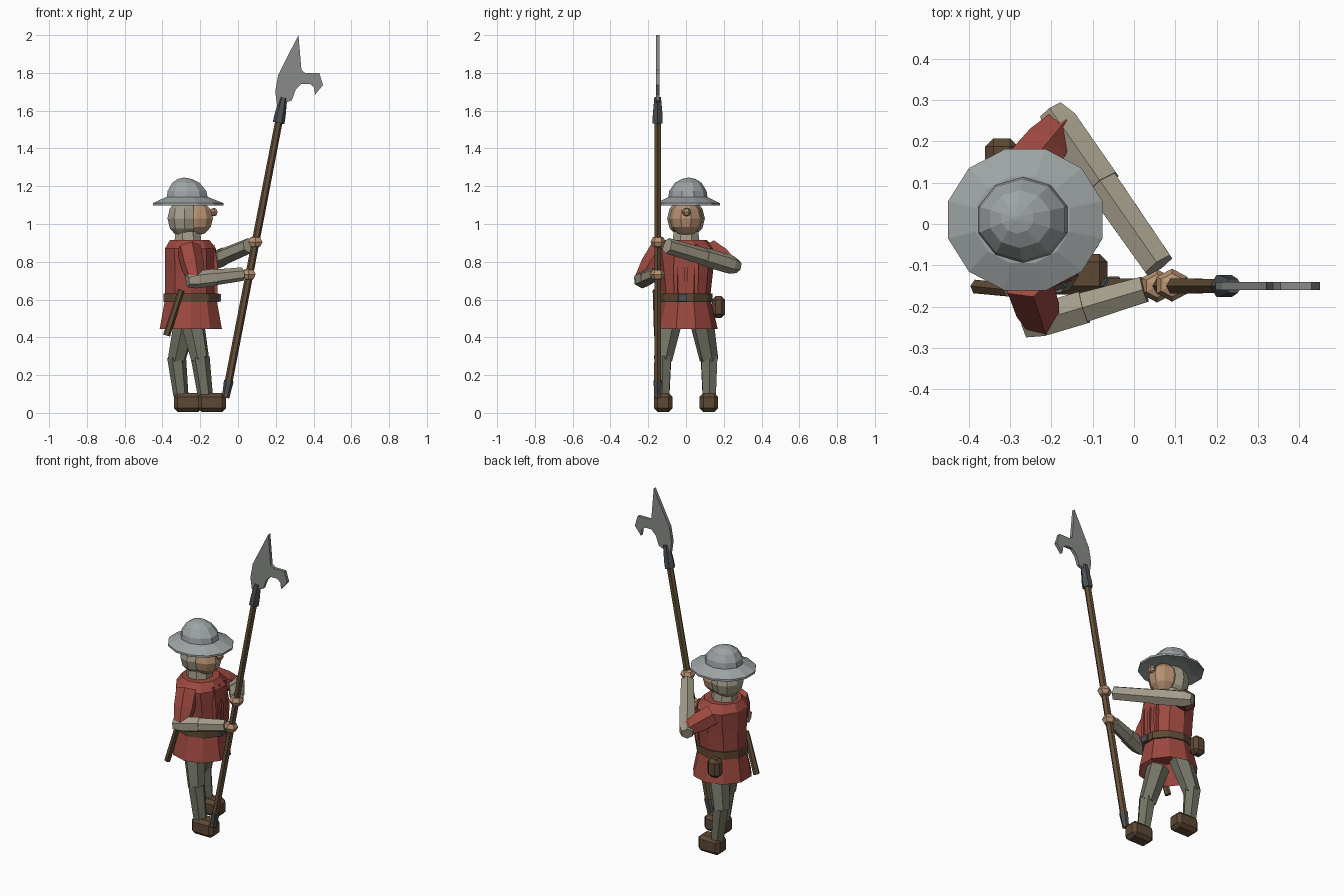
import bpy, bmesh, math
from mathutils import Vector, Matrix

if "Cube" in bpy.data.objects:
    bpy.data.objects.remove(bpy.data.objects["Cube"])

def material(name, rgb):
    m = bpy.data.materials.new(name)
    m.diffuse_color = (*rgb, 1)
    m.use_nodes = True
    m.node_tree.nodes["Principled BSDF"].inputs["Base Color"].default_value = m.diffuse_color
    return m

RED = material("red_cloth", (0.33, 0.065, 0.05))
LINEN = material("quilted_linen", (0.36, 0.33, 0.25))
HOSE = material("hose", (0.17, 0.175, 0.13))
SKIN = material("skin", (0.48, 0.29, 0.17))
LEATHER = material("leather", (0.11, 0.065, 0.035))
WOOD = material("wood", (0.13, 0.08, 0.04))
STEEL = material("steel", (0.34, 0.37, 0.37))
BLADE = material("blade_steel", (0.25, 0.26, 0.25))
IRON = material("dark_iron", (0.07, 0.08, 0.09))

def finish(name, bm, mat):
    bmesh.ops.recalc_face_normals(bm, faces=bm.faces)
    me = bpy.data.meshes.new(name)
    bm.to_mesh(me)
    bm.free()
    me.materials.append(mat)
    ob = bpy.data.objects.new(name, me)
    bpy.context.collection.objects.link(ob)
    return ob

def skin_rings(name, rings, mat):
    """Bridge successive rings of points and cap both ends."""
    bm = bmesh.new()
    vs = [[bm.verts.new(p) for p in r] for r in rings]
    n = len(vs[0])
    for a, b in zip(vs, vs[1:]):
        for i in range(n):
            j = (i + 1) % n
            bm.faces.new((a[i], a[j], b[j], b[i]))
    bm.faces.new(vs[0])
    bm.faces.new(vs[-1])
    return finish(name, bm, mat)

def stack(name, sections, mat, n, phase=0.5):
    """Upright elliptical loft; section = (z, cx, cy, rx, ry)."""
    ang = [2 * math.pi * (i + phase) / n for i in range(n)]
    return skin_rings(name, [[(cx + rx * math.cos(a), cy + ry * math.sin(a), z)
                              for a in ang] for z, cx, cy, rx, ry in sections], mat)

def limb(name, pts, radii, mat, n=6):
    """Faceted tube through points, one radius for each point."""
    pts = [Vector(p) for p in pts]
    q = (pts[-1] - pts[0]).to_track_quat('Z', 'Y')
    rings = [[p + q @ Vector((r * math.cos(a), r * math.sin(a), 0))
              for a in (2 * math.pi * (i + 0.5) / n for i in range(n))]
             for p, r in zip(pts, radii)]
    return skin_rings(name, rings, mat)

def ball(name, c, r, mat, u=8, v=6):
    bm = bmesh.new()
    bmesh.ops.create_uvsphere(bm, u_segments=u, v_segments=v, radius=1,
                              matrix=Matrix.Translation(c) @ Matrix.Diagonal((*r, 1)))
    return finish(name, bm, mat)

def box(name, c, size, mat, bevel=0.02):
    bm = bmesh.new()
    bmesh.ops.create_cube(bm, size=1, matrix=Matrix.Translation(c) @ Matrix.Diagonal((*size, 1)))
    ob = finish(name, bm, mat)
    if bevel:
        b = ob.modifiers.new("chamfer", 'BEVEL')
        b.width, b.segments = bevel, 1
    return ob

# tunic with flared hollow skirt, belt and buckle
stack("tunic", [(0.56, -0.25, 0, 0.12, 0.115), (0.445, -0.25, 0, 0.173, 0.168),
                (0.61, -0.25, 0, 0.142, 0.128), (0.74, -0.25, 0, 0.143, 0.142),
                (0.87, -0.252, 0, 0.142, 0.16), (0.915, -0.255, 0, 0.11, 0.11)], RED, 10)
for y in (-0.055, 0, 0.055):
    limb("chest_fold", [(-0.118, y, 0.63), (-0.115, y, 0.75), (-0.13, y, 0.89)],
         [0.012, 0.016, 0.008], RED, 4)
stack("belt", [(0.588, -0.248, 0, 0.155, 0.14), (0.633, -0.248, 0, 0.155, 0.14)], LEATHER, 10)
box("buckle", (-0.1, -0.018, 0.61), (0.02, 0.045, 0.04), IRON, 0)

# pouch and scabbard
box("pouch", (-0.32, 0.172, 0.56), (0.08, 0.07, 0.115), LEATHER)
limb("scabbard", [(-0.3, -0.16, 0.65), (-0.378, -0.152, 0.41)], [0.018, 0.019], WOOD)

# legs and boots: right foot forward, left foot back
for side, y, hx, kx, ax, bx in (("right", -1, -0.245, -0.2, -0.173, -0.138),
                                ("left", 1, -0.275, -0.325, -0.302, -0.265)):
    limb(side + "_thigh", [(hx, 0.08 * y, 0.5), (kx, 0.122 * y, 0.28)], [0.066, 0.05], HOSE)
    limb(side + "_shin", [(kx, 0.122 * y, 0.295), (ax, 0.123 * y, 0.09)], [0.05, 0.04], HOSE)
    box(side + "_boot", (bx, 0.121 * y, 0.055), (0.148, 0.098, 0.1), LEATHER)

# neck, hooded head, face, nose
stack("neck", [(0.89, -0.265, 0, 0.08, 0.08), (0.96, -0.265, 0, 0.07, 0.07)], LINEN, 8)
ball("coif", (-0.283, 0, 1.03), (0.095, 0.1, 0.105), LINEN, 10, 6)
ball("face", (-0.22, 0, 1.03), (0.092, 0.088, 0.093), SKIN, 10, 6)
ball("nose", (-0.128, 0.003, 1.063), (0.023, 0.024, 0.023), SKIN, 6, 4)

# kettle hat: brim with underside, then the dome
stack("hat_brim", [(1.115, -0.268, 0.01, 0.11, 0.1), (1.098, -0.263, 0.01, 0.193, 0.177),
                   (1.11, -0.263, 0.01, 0.193, 0.177), (1.142, -0.27, 0.01, 0.118, 0.108)], STEEL, 12)
stack("hat_dome", [(1.125, -0.268, 0.01, 0.116, 0.106), (1.175, -0.27, 0.01, 0.108, 0.099),
                   (1.218, -0.276, 0.012, 0.076, 0.07), (1.238, -0.282, 0.014, 0.04, 0.037),
                   (1.245, -0.286, 0.015, 0.006, 0.006)], STEEL, 10)

# arms: red sleeves, padded forearms and gripping hands
arms = {"right": ((-0.26, -0.125, 0.87), (-0.225, -0.232, 0.705), (0.025, -0.158, 0.735),
                  (0.056, -0.15, 0.733), 0.046, 0.036),
        "left": ((-0.27, 0.125, 0.855), (-0.175, 0.238, 0.785), (0.06, -0.1, 0.885),
                 (0.092, -0.148, 0.905), 0.05, 0.042)}
for side, (sh, el, wr, hand, r0, r1) in arms.items():
    sh, el, wr = Vector(sh), Vector(el), Vector(wr)
    d = (wr - el).normalized()
    limb(side + "_sleeve", [sh, sh.lerp(el, 0.55), el], [0.065, 0.062, 0.045], RED)
    mid = el.lerp(wr, 0.42)
    limb(side + "_elbow_pad", [el - d * 0.045, el, mid], [0.035, r0, r0], LINEN)
    limb(side + "_forearm", [mid - d * 0.01, wr], [r0 - 0.004, r1], LINEN)
    ball(side + "_hand", hand, (0.043, 0.04, 0.034), SKIN, 6, 4)

# polearm: leaning shaft with iron butt and socket
def along(z):
    return (-0.066 + (z - 0.08) * 0.193, -0.15, z)

limb("shaft", [along(0.09), along(1.62)], [0.021, 0.02], WOOD)
limb("butt_cap", [along(0.08), along(0.17)], [0.019, 0.026], IRON)
limb("socket", [along(1.535), along(1.575), along(1.67)], [0.031, 0.03, 0.02], IRON)

# hooked flat blade
outline = [(0.32, 2.0), (0.213, 1.79), (0.197, 1.70), (0.208, 1.625), (0.285, 1.655),
           (0.305, 1.71), (0.335, 1.742), (0.38, 1.742), (0.402, 1.725), (0.408, 1.685),
           (0.45, 1.735), (0.43, 1.8), (0.355, 1.8), (0.336, 1.815)]
skin_rings("blade", [[(x, y, z) for x, z in outline] for y in (-0.16, -0.14)], BLADE)
